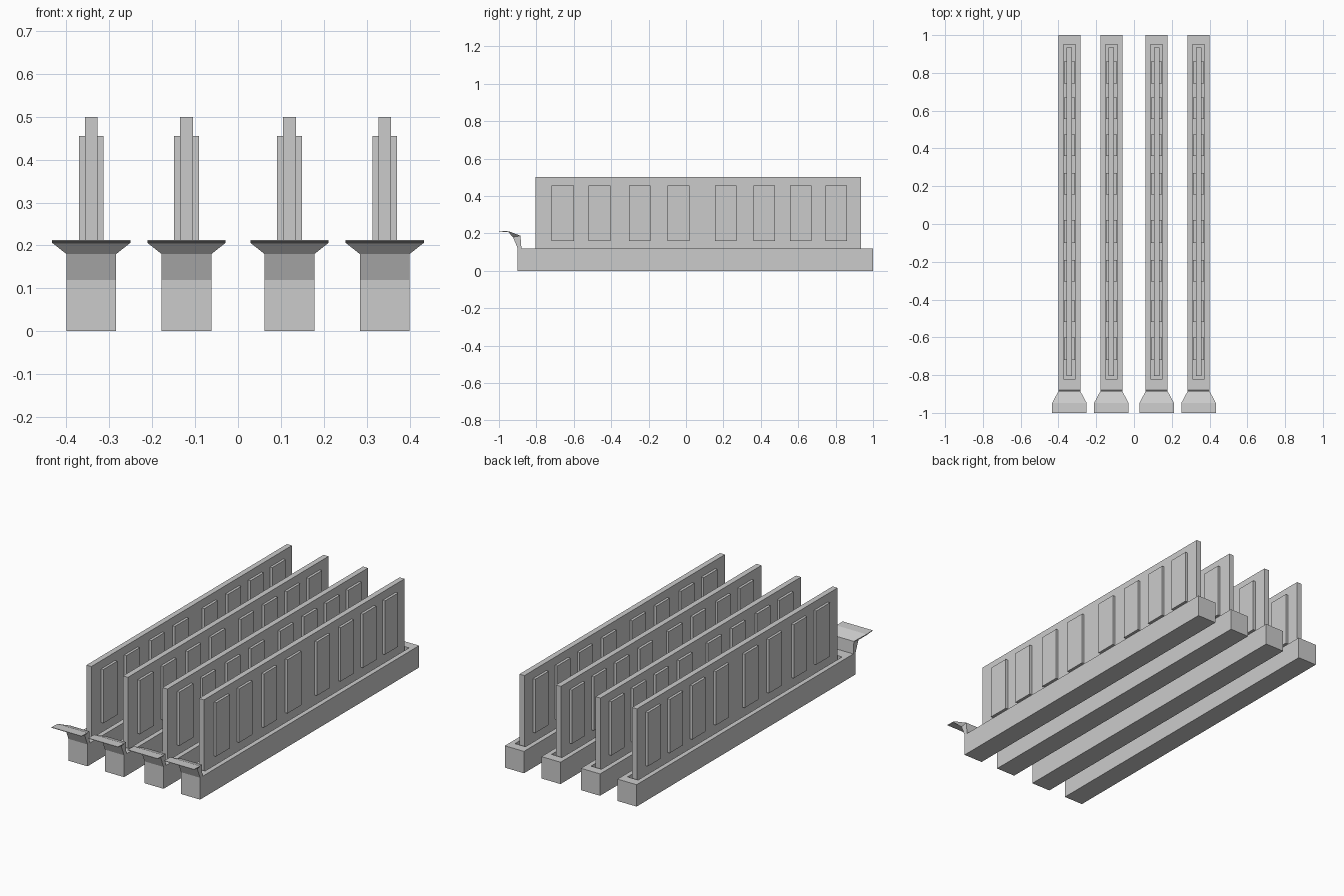
import bpy, bmesh

if "Cube" in bpy.data.objects:
    bpy.data.objects.remove(bpy.data.objects["Cube"])

ROWS = [-0.342, -0.12, 0.12, 0.342]
WINDOWS = [(-0.72, -0.60), (-0.52, -0.405), (-0.305, -0.19), (-0.10, 0.02),
           (0.155, 0.27), (0.36, 0.475), (0.555, 0.67), (0.745, 0.86)]


def finish(bm, name, x):
    bmesh.ops.recalc_face_normals(bm, faces=bm.faces)
    mesh = bpy.data.meshes.new(name)
    bm.to_mesh(mesh)
    bm.free()
    obj = bpy.data.objects.new(name, mesh)
    obj.location.x = x
    bpy.context.collection.objects.link(obj)
    return obj


def add_box(bm, lo, hi):
    verts = bmesh.ops.create_cube(bm, size=1)["verts"]
    for v in verts:
        v.co = [(a + b) / 2 + c * (b - a) for a, b, c in zip(lo, hi, v.co)]


def base(x):
    # long plinth with a narrow slot sunk into its top
    bm = bmesh.new()
    add_box(bm, (-0.058, -0.90, 0), (0.058, 1.0, 0.12))
    top = max(bm.faces, key=lambda f: f.calc_center_median().z)
    bmesh.ops.inset_region(bm, faces=[top], thickness=0.02)
    for v in top.verts:
        v.co.x = 0.032 if v.co.x > 0 else -0.032
        v.co.y = 0.95 if v.co.y > 0 else -0.82
    inner = bmesh.ops.extrude_discrete_faces(bm, faces=[top])["faces"][0]
    for v in inner.verts:
        v.co.z -= 0.05
    finish(bm, "base", x)


def wall(x):
    # upright board standing in the slot
    bm = bmesh.new()
    add_box(bm, (-0.015, -0.805, 0.07), (0.015, 0.935, 0.50))
    finish(bm, "upright_board", x)
    # raised panels on both faces
    bm = bmesh.new()
    for y0, y1 in WINDOWS:
        add_box(bm, (0.014, y0, 0.16), (0.029, y1, 0.455))
        add_box(bm, (-0.029, y0, 0.16), (-0.014, y1, 0.455))
    finish(bm, "raised_panels", x)


def handle(x):
    # flared pull: stations of (half width, outer y/z, inner y/z)
    stations = [(0.058, (-0.90, 0.12), (-0.88, 0.12)),
                (0.058, (-0.925, 0.18), (-0.885, 0.187)),
                (0.091, (-0.95, 0.206), (-0.947, 0.211)),
                (0.091, (-1.0, 0.210), (-1.0, 0.213))]
    bm = bmesh.new()
    rings = []
    for w, (ya, za), (yb, zb) in stations:
        rings.append([bm.verts.new(c) for c in
                      ((-w, ya, za), (w, ya, za), (w, yb, zb), (-w, yb, zb))])
    for r, s in zip(rings, rings[1:]):
        for i in range(4):
            j = (i + 1) % 4
            bm.faces.new((r[i], r[j], s[j], s[i]))
    bm.faces.new(rings[0])
    bm.faces.new(rings[-1])
    finish(bm, "flared_handle", x)


for x in ROWS:
    base(x)
    wall(x)
    handle(x)
